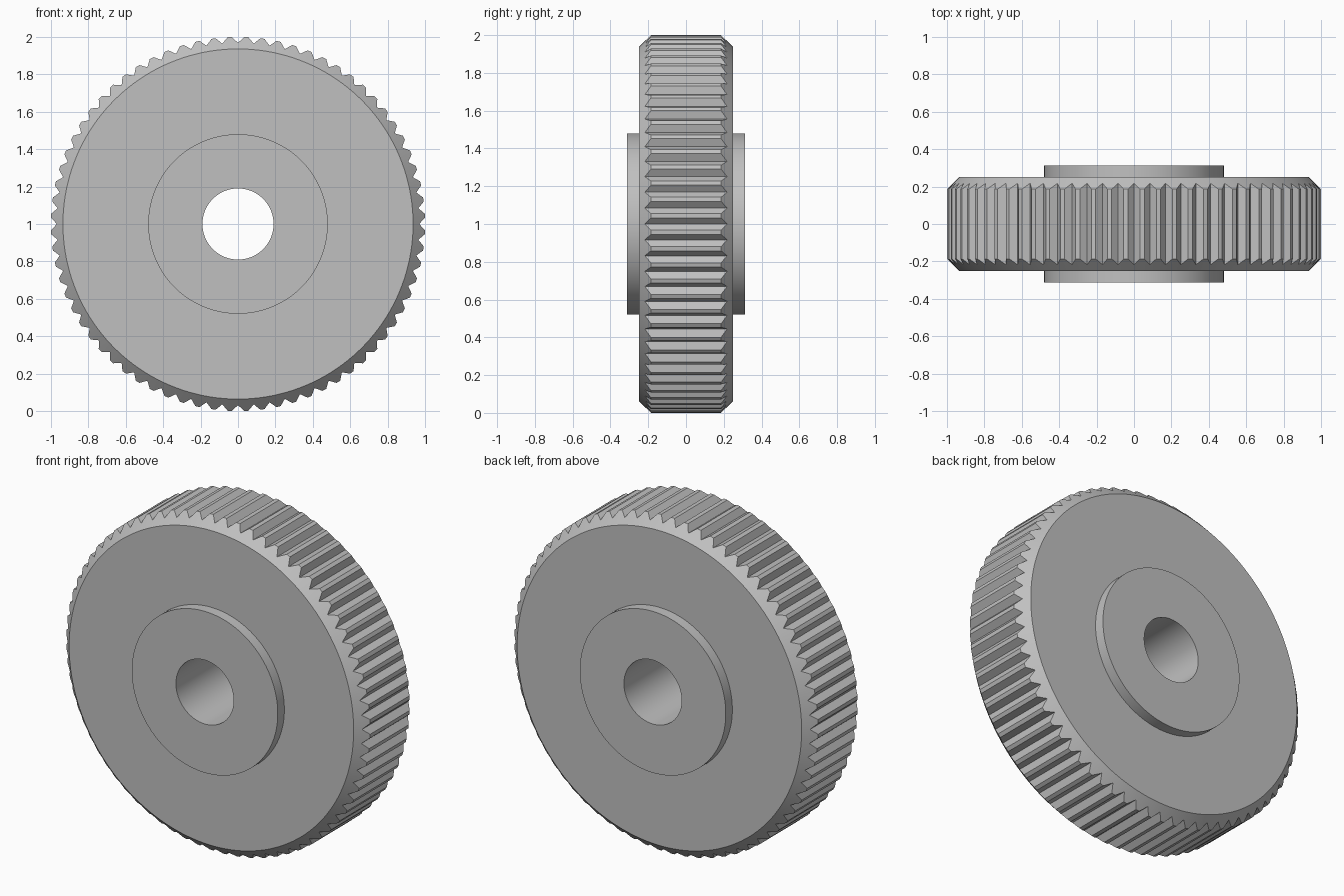
import bpy, bmesh
from math import cos, sin, tau, radians

cube = bpy.data.objects.get("Cube")
if cube:
    bpy.data.objects.remove(cube)

steel = bpy.data.materials.new("grey_steel")
steel.use_nodes = True
GREY = (0.53, 0.53, 0.53, 1)
steel.diffuse_color = GREY
steel.node_tree.nodes["Principled BSDF"].inputs["Base Color"].default_value = GREY

TEETH = 72
OUTER, ROOT, FACE = 1.0, 0.968, 0.936    # tip, groove bottom and flat face radii
HALF, HUB_HALF = 0.25, 0.312             # half widths along y
HUB, BORE = 0.48, 0.19


def lathe(name, rings, angles, closed):
    """Join rings of (radius, y) points around the y axis, front to back."""
    bm = bmesh.new()
    loops = [[bm.verts.new((r * cos(a), y, r * sin(a))) for a, (r, y) in zip(angles, ring)]
             for ring in rings]
    pairs = list(zip(loops, loops[1:]))
    if closed:
        pairs.append((loops[-1], loops[0]))
    n = len(angles)
    for p, q in pairs:
        for j in range(n):
            k = (j + 1) % n
            bm.faces.new((p[j], q[j], q[k], p[k]))
    mesh = bpy.data.meshes.new(name)
    bm.to_mesh(mesh)
    bm.free()
    mesh.materials.append(steel)
    obj = bpy.data.objects.new(name, mesh)
    obj.location.z = 1
    bpy.context.collection.objects.link(obj)
    bpy.ops.object.select_all(action="DESELECT")
    obj.select_set(True)
    bpy.context.view_layer.objects.active = obj
    bpy.ops.object.shade_smooth_by_angle(angle=radians(25))
    return obj


# Toothed wheel: V grooves across the rim, running out in the edge chamfers
pitch = tau / TEETH
angles, radii = [], []
for t in range(TEETH):
    for offset, radius in ((0, ROOT), (0.37, OUTER), (0.63, OUTER)):
        angles.append((t + offset) * pitch)
        radii.append(radius)


def circle(r, y, count=len(angles)):
    return [(r, y)] * count


def rim(side):
    return [(r, side * (HALF - (r - FACE))) for r in radii]


lathe("toothed_wheel",
      [circle(HUB, -HALF), circle(FACE, -HALF), rim(-1),
       rim(1), circle(FACE, HALF), circle(HUB, HALF)],
      angles, closed=False)

# Hub sleeve with the through bore, standing proud on both sides
SEGMENTS = len(angles)
even = [tau * i / SEGMENTS for i in range(SEGMENTS)]
lathe("hub_sleeve",
      [circle(BORE, -HUB_HALF), circle(HUB, -HUB_HALF),
       circle(HUB, HUB_HALF), circle(BORE, HUB_HALF)],
      even, closed=True)
